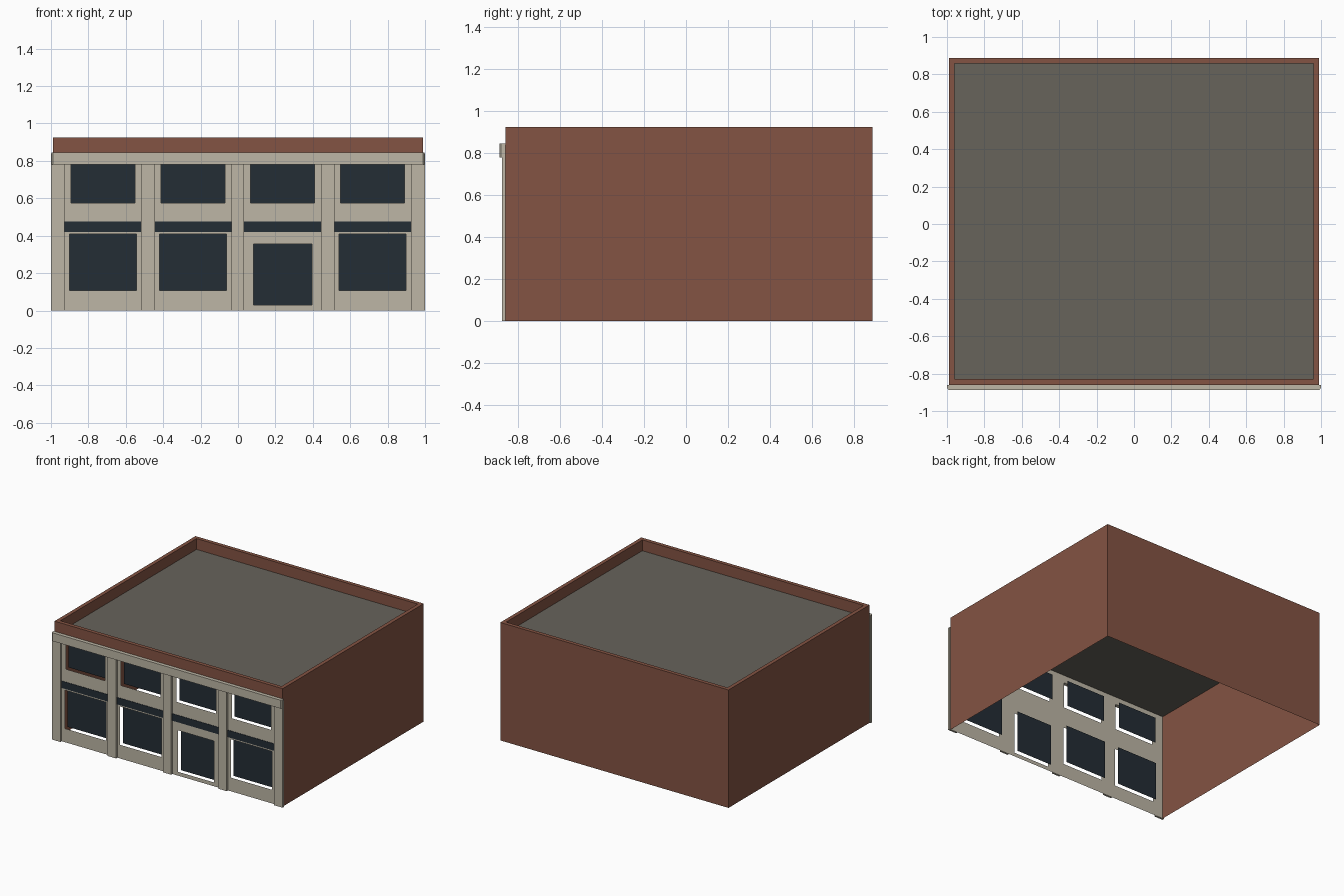
import bpy, bmesh

cube = bpy.data.objects.get("Cube")
if cube:
    bpy.data.objects.remove(cube, do_unlink=True)


def material(name, r, g, b):
    m = bpy.data.materials.new(name)
    m.use_nodes = True
    m.diffuse_color = (r, g, b, 1)
    m.node_tree.nodes["Principled BSDF"].inputs["Base Color"].default_value = (r, g, b, 1)
    return m


BRICK = material("red_brick", 0.23, 0.087, 0.056)
STONE = material("pale_stone", 0.51, 0.47, 0.38)
GLASS = material("dark_glass", 0.017, 0.026, 0.036)
ROOF = material("grey_roof", 0.135, 0.125, 0.104)


def finish(name, bm, mat):
    mesh = bpy.data.meshes.new(name)
    bm.to_mesh(mesh)
    bm.free()
    mesh.materials.append(mat)
    obj = bpy.data.objects.new(name, mesh)
    bpy.context.collection.objects.link(obj)
    return obj


def quad(bm, *corners):
    return bm.faces.new([bm.verts.new(c) for c in corners])


def front_quad(bm, x0, x1, z0, z1, y):
    quad(bm, (x0, y, z0), (x1, y, z0), (x1, y, z1), (x0, y, z1))


def box(name, x0, x1, y0, y1, z0, z1, mat):
    bm = bmesh.new()
    bmesh.ops.create_cube(bm, size=1)
    for v in bm.verts:
        v.co = (x1 if v.co.x > 0 else x0,
                y1 if v.co.y > 0 else y0,
                z1 if v.co.z > 0 else z0)
    return finish(name, bm, mat)


W, FRONT, BACK = 0.99, -0.86, 0.887      # shell extents
RIM, ROOF_Z, TOP = 0.03, 0.84, 0.925     # parapet thickness and heights
PANE_Y = FRONT + 0.035


def ring(inset, z):
    return [(-W + inset, FRONT + inset, z), (W - inset, FRONT + inset, z),
            (W - inset, BACK - inset, z), (-W + inset, BACK - inset, z)]


# Thin brick walls on the sides and back, open below
bm = bmesh.new()
low, high = ring(0, 0), ring(0, ROOF_Z)
for i in (1, 2, 3):
    j = (i + 1) % 4
    quad(bm, low[i], low[j], high[j], high[i])
finish("brick_walls", bm, BRICK)

# Parapet: outer face, top rim and inner face
bm = bmesh.new()
loops = [ring(0, ROOF_Z), ring(0, TOP), ring(RIM, TOP), ring(RIM, ROOF_Z)]
for a, b in zip(loops, loops[1:]):
    for i in range(4):
        j = (i + 1) % 4
        quad(bm, a[i], a[j], b[j], b[i])
bmesh.ops.remove_doubles(bm, verts=bm.verts, dist=0.0001)
finish("parapet", bm, BRICK)

# Flat roof
bm = bmesh.new()
quad(bm, *ring(0, ROOF_Z))
finish("roof", bm, ROOF)

# Openings of each bay: x0, x1, z0, z1
bays = []
for i, centre in enumerate((-0.721, -0.241, 0.239, 0.719)):
    upper = (centre - 0.171, centre + 0.171, 0.575, 0.78)
    if i == 2:
        lower = (centre - 0.157, centre + 0.157, 0.03, 0.355)
    else:
        lower = (centre - 0.179, centre + 0.179, 0.107, 0.408)
    bays.append((upper, lower))

# Stone front sheet with the openings left out
edges = [-W, -0.481, 0, 0.481, W]
bm = bmesh.new()
for i, holes in enumerate(bays):
    xs = sorted({edges[i], edges[i + 1], *(v for h in holes for v in h[:2])})
    zs = sorted({0, ROOF_Z, *(v for h in holes for v in h[2:])})
    for x0, x1 in zip(xs, xs[1:]):
        for z0, z1 in zip(zs, zs[1:]):
            cx, cz = (x0 + x1) / 2, (z0 + z1) / 2
            if not any(h[0] < cx < h[1] and h[2] < cz < h[3] for h in holes):
                front_quad(bm, x0, x1, z0, z1, FRONT)
bmesh.ops.remove_doubles(bm, verts=bm.verts, dist=0.0001)
bmesh.ops.dissolve_limit(bm, angle_limit=0.01, verts=bm.verts, edges=bm.edges)
finish("stone_front", bm, STONE)

# Glass panes set back behind the openings
for i, (upper, lower) in enumerate(bays, 1):
    for label, hole in (("upper_window", upper),
                        ("door" if i == 3 else "lower_window", lower)):
        bm = bmesh.new()
        front_quad(bm, *hole, PANE_Y)
        finish(f"{label}_{i}", bm, GLASS)

# Pilasters between the bays
pilasters = [(-1, -0.928), (-0.518, -0.445), (-0.036, 0.033), (0.445, 0.515), (0.926, 1)]
for i, (x0, x1) in enumerate(pilasters, 1):
    box(f"pilaster_{i}", x0, x1, FRONT - 0.016, FRONT, 0, ROOF_Z, STONE)

# Dark band across each bay
for i in range(4):
    box(f"dark_band_{i + 1}", pilasters[i][1], pilasters[i + 1][0],
        FRONT - 0.004, FRONT - 0.001, 0.42, 0.475, GLASS)

# Cornice with clipped front corners
cornice = box("cornice", -0.997, 0.997, FRONT - 0.028, FRONT, 0.78, 0.845, STONE)
bm = bmesh.new()
bm.from_mesh(cornice.data)
corners = [e for e in bm.edges
           if all(v.co.y < FRONT - 0.01 for v in e.verts)
           and abs(e.verts[0].co.x - e.verts[1].co.x) < 0.001]
bmesh.ops.bevel(bm, geom=corners, offset=0.007, segments=1, affect="EDGES")
bm.to_mesh(cornice.data)
bm.free()
